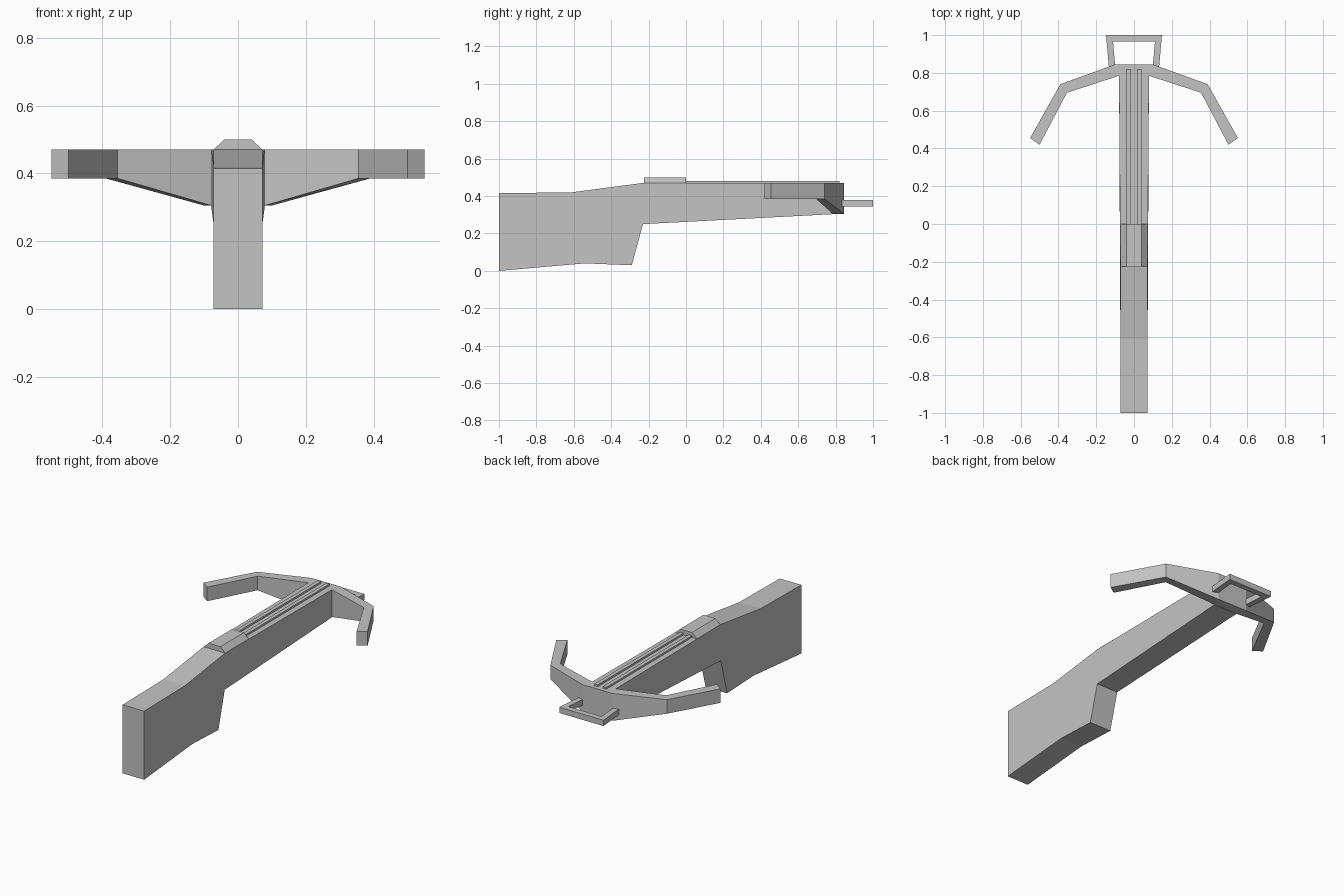
import bpy
import bmesh

if "Cube" in bpy.data.objects:
    bpy.data.objects.remove(bpy.data.objects["Cube"], do_unlink=True)

GREY = (0.55, 0.55, 0.55, 1.0)
grey = bpy.data.materials.new("plain grey")
grey.use_nodes = True
grey.diffuse_color = GREY
grey.node_tree.nodes["Principled BSDF"].inputs["Base Color"].default_value = GREY


def loft(name, rings, closed=False):
    """Skin matching cross-sections, capping the ends unless the loop closes."""
    bm = bmesh.new()
    loops = [[bm.verts.new(p) for p in ring] for ring in rings]
    pairs = list(zip(loops, loops[1:]))
    if closed:
        pairs.append((loops[-1], loops[0]))
    else:
        bm.faces.new(loops[0])
        bm.faces.new(loops[-1])
    for a, b in pairs:
        n = len(a)
        for i in range(n):
            j = (i + 1) % n
            bm.faces.new((a[i], a[j], b[j], b[i]))
    bmesh.ops.recalc_face_normals(bm, faces=bm.faces)
    mesh = bpy.data.meshes.new(name)
    bm.to_mesh(mesh)
    bm.free()
    mesh.materials.append(grey)
    obj = bpy.data.objects.new(name, mesh)
    bpy.context.collection.objects.link(obj)
    return obj


def slab_ring(outer, inner, low, high):
    """Upright rectangular section between an outer and an inner plan point."""
    return [(*outer, low), (*inner, low), (*inner, high), (*outer, high)]


def mirrored(sections):
    """Continue half a row of slab sections across x = 0."""
    flip = [[(-x, y, z) for x, y, z in ring] for ring in reversed(sections)]
    return sections + flip


TOP = 0.47

# Stock: side profile, widening slightly towards the bow
profile = [(-1, 0), (-0.54, 0.04), (-0.29, 0.03), (-0.23, 0.25), (0.785, 0.303),
           (0.785, TOP), (-0.23, TOP), (-0.61, 0.42), (-1, 0.415)]


def half_width(y):
    return 0.072 + 0.007 * max(0, y + 0.23)


loft("stock", [[(side * half_width(y), y, z) for y, z in profile] for side in (-1, 1)])

# Bow: one swept bar with deep centre and shallow tips
bow = [slab_ring((0.55, 0.455), (0.5, 0.42), 0.385, TOP),
       slab_ring((0.39, 0.74), (0.355, 0.695), 0.385, TOP),
       slab_ring((0.1, 0.845), (0.079, 0.785), 0.305, TOP)]
loft("bow", mirrored(bow))

# Foot stirrup: flat open loop ahead of the bow
stirrup = [slab_ring((0.133, 0.832), (0.1, 0.84), 0.345, 0.38),
           slab_ring((0.148, 1), (0.111, 0.965), 0.345, 0.38)]
loft("foot_stirrup", mirrored(stirrup))

# Twin bolt rails along the top
for side, name in ((-1, "right_rail"), (1, "left_rail")):
    a, b = side * 0.017, side * 0.04
    loft(name, [[(a, y, TOP), (b, y, TOP), (b, y, 0.481), (a, y, 0.481)]
                for y in (0, 0.82)])

# Lock housing with sloping sides
loft("lock_housing", [[(-0.072, y, TOP), (0.072, y, TOP), (0.04, y, 0.5), (-0.04, y, 0.5)]
                      for y in (-0.225, 0)])
